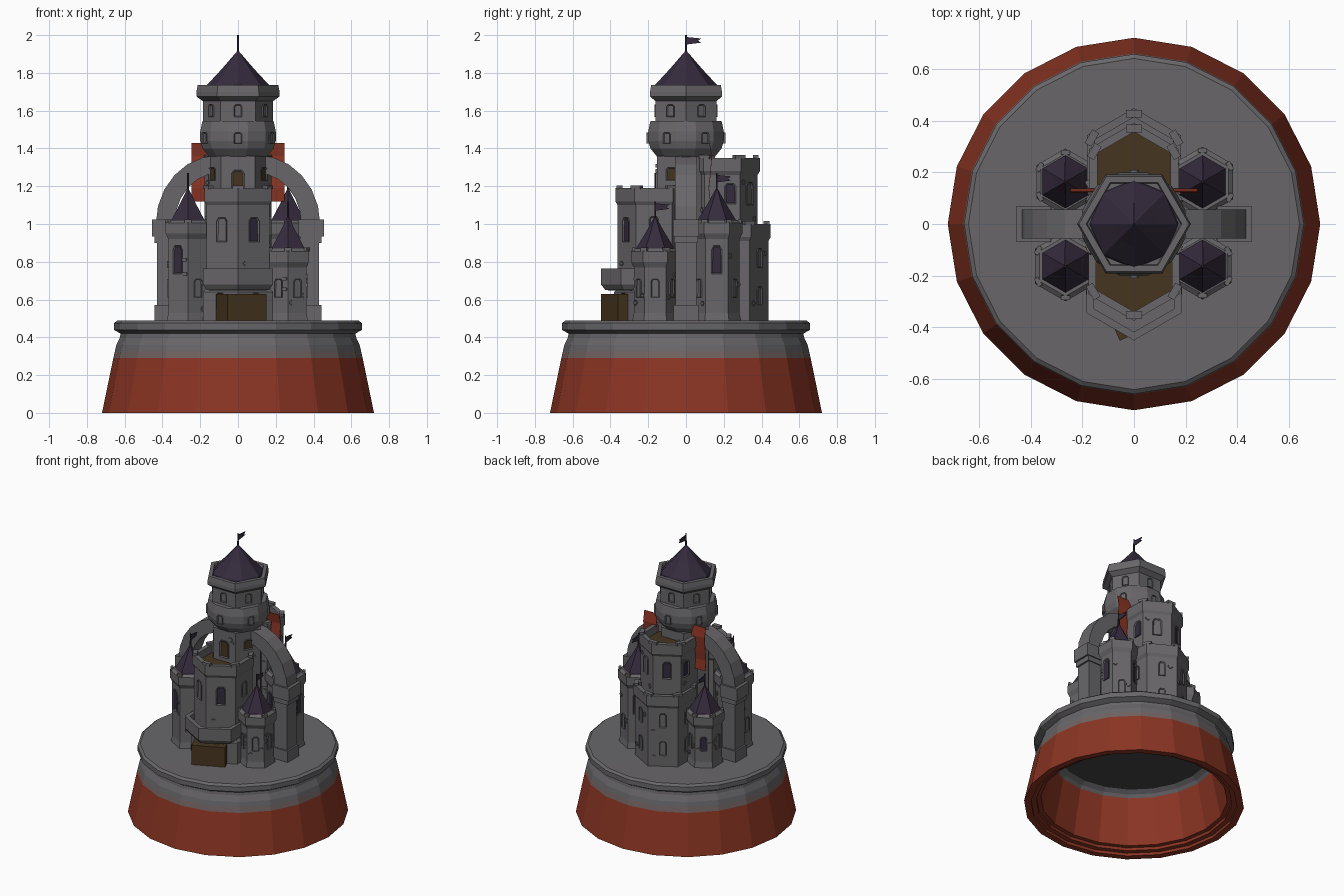
import bpy, bmesh, math, random
from math import sin, cos, pi, radians
from mathutils import Matrix, Vector

random.seed(4)
if "Cube" in bpy.data.objects:
    bpy.data.objects.remove(bpy.data.objects["Cube"])


def material(name, rgb):
    m = bpy.data.materials.new(name)
    m.use_nodes = True
    m.diffuse_color = (*rgb, 1)
    node = next(n for n in m.node_tree.nodes if n.type == 'BSDF_PRINCIPLED')
    node.inputs["Base Color"].default_value = (*rgb, 1)
    return m


STONE, RED, PURPLE, BROWN, DARK, WARM = (
    material("stone_grey", (.14, .134, .142)), material("brick_red", (.255, .035, .017)),
    material("roof_purple", (.035, .024, .046)), material("wood_brown", (.06, .036, .013)),
    material("shadow_grey", (.058, .06, .06)), material("warm_grey", (.165, .125, .12)))


def finish(name, bm, mats):
    bmesh.ops.recalc_face_normals(bm, faces=bm.faces)
    mesh = bpy.data.meshes.new(name)
    bm.to_mesh(mesh)
    bm.free()
    for m in mats:
        mesh.materials.append(m)
    ob = bpy.data.objects.new(name, mesh)
    bpy.context.collection.objects.link(ob)
    return ob


def lathe(name, profile, sides, mats, at=(0, 0), rot=0.0, bands=None):
    """Spin (radius, height) points; bands gives a material index per segment."""
    bm = bmesh.new()
    rings = []
    for r, z in profile:
        n = sides if r > 0 else 1
        rings.append([bm.verts.new((at[0] + r * cos(rot + 2 * pi * i / sides),
                                    at[1] + r * sin(rot + 2 * pi * i / sides), z)) for i in range(n)])
    for k, (a, b) in enumerate(zip(rings, rings[1:])):
        for i in range(sides):
            j = (i + 1) % sides
            quad = [a[i % len(a)], a[j % len(a)], b[j % len(b)], b[i % len(b)]]
            f = bm.faces.new(list(dict.fromkeys(quad)))
            f.material_index = bands[k] if bands else 0
    return finish(name, bm, mats)


def add_box(bm, centre, size, angle=0.0):
    m = Matrix.Translation(centre) @ Matrix.Rotation(angle, 4, 'Z') @ Matrix.Diagonal((*size, 1))
    bmesh.ops.create_cube(bm, size=1, matrix=m)


def box(name, centre, size, mat, angle=0.0):
    bm = bmesh.new()
    add_box(bm, centre, size, angle)
    return finish(name, bm, [mat])


def prism(name, points, direction, mat):
    """Extrude a flat outline along a direction."""
    bm = bmesh.new()
    f = bm.faces.new([bm.verts.new(p) for p in points])
    out = bmesh.ops.extrude_face_region(bm, geom=[f])['geom']
    bmesh.ops.translate(bm, vec=direction, verts=[v for v in out if isinstance(v, bmesh.types.BMVert)])
    return finish(name, bm, [mat])


def window(name, at, angle, dist, z, w, h, pane=STONE):
    """Raised frame with a sunken pane, clipped at the top corners."""
    n, u = Vector((cos(angle), sin(angle), 0)), Vector((-sin(angle), cos(angle), 0))
    base = Vector((at[0], at[1], z)) + n * (dist - .004)
    outline = [(-.5, -.5), (.5, -.5), (.5, .36), (.3, .5), (-.3, .5), (-.5, .36)]
    bm = bmesh.new()
    back = [bm.verts.new(base + u * a * w + Vector((0, 0, b * h))) for a, b in outline]
    front = [bm.verts.new(v.co + n * .012) for v in back]
    for i in range(len(back)):
        j = (i + 1) % len(back)
        bm.faces.new((back[i], back[j], front[j], front[i]))
    face = bm.faces.new(front)
    bm.normal_update()
    bmesh.ops.inset_individual(bm, faces=[face], thickness=w * .13, depth=-.006)
    face.material_index = 1
    return finish(name, bm, [STONE, pane])


def stonework(name, at, radius, rot, z0, z1, count):
    """Loose bricks and small cross slits on the faces of a six-sided tower."""
    bm = bmesh.new()
    apothem = radius * cos(pi / 6)
    for i in range(count):
        a = rot + pi / 6 + pi / 3 * (i % 6)
        s = random.choice((-1, 1)) * random.uniform(.25, .38) * radius
        z = random.uniform(z0, z1)
        c = (at[0] + apothem * cos(a) - s * sin(a), at[1] + apothem * sin(a) + s * cos(a), z)
        add_box(bm, c, (.012, .03, .012), a)
        add_box(bm, c, (.012, .012, .028) if i % 2 else (.014, .018, .02), a)
    return finish(name, bm, [STONE])


def merlons(name, at, radius, rot, z, w, h):
    bm = bmesh.new()
    for i in range(6):
        a = rot + i * pi / 3
        add_box(bm, (at[0] + radius * cos(a), at[1] + radius * sin(a), z + h / 2), (w * .5, w, h), a)
    return finish(name, bm, [STONE])


def keep(name, at, shaft, z0, rim0, top, floor):
    """Six-sided open-topped tower with a flared rim and a sunken floor."""
    rim, turn = shaft + .012, pi / 2
    lathe(name, [(0, z0), (shaft, z0), (shaft, rim0 - .02), (rim, rim0), (rim, top - .015),
                 (rim - .035, top - .015), (rim - .035, top - .07), (0, top - .07)], 6,
          [STONE, floor], at, turn, [0, 0, 0, 0, 0, 0, 1])
    merlons(name + "_merlons", at, rim - .022, turn, top - .02, .06, .02)
    stonework(name + "_bricks", at, shaft, turn, z0 + .06, rim0 - .05, 12)


def flag(name, x, y, z, h, length):
    lathe(name + "_pole", [(0, z - .04), (.006, z - .04), (.005, z + h), (0, z + h)], 6, [PURPLE], (x, y))
    t = z + h
    prism(name, [(x - .003, y, t - .01), (x - .003, y + length, t - .018), (x - .003, y + length * .8, t - .03),
                 (x - .003, y + length, t - .04), (x - .003, y, t - .05)], (.006, 0, 0), PURPLE)


# Hollow round plinth with an overhanging slab
lathe("plinth", [(0, .40), (.5, .40), (.53, .38), (.545, .36), (.61, .04), (.64, .04), (.64, .02), (.675, .02),
                 (.675, 0), (.72, 0), (.66, .29), (.652, .325), (.644, .36), (.625, .40), (.622, .42), (.64, .43),
                 (.657, .44), (.657, .475), (.64, .488), (0, .49)], 20, [STONE, RED, DARK, WARM],
      bands=[2, 0, 0] + [1] * 7 + [3] + [0] * 8)

# Central tower: shaft, swollen storey, drum, parapet and roof
lathe("central_shaft", [(0, .49), (.178, .49), (.178, 1.36), (0, 1.36)], 6, [STONE])
lathe("swollen_storey", [(0, 1.34), (.145, 1.34), (.195, 1.40), (.207, 1.44), (.207, 1.49), (.195, 1.545),
                         (0, 1.55)], 12, [STONE], rot=pi / 12)
lathe("upper_drum", [(0, 1.54), (.185, 1.54), (.185, 1.66), (0, 1.66)], 6, [STONE])
lathe("parapet", [(0, 1.65), (.185, 1.65), (.22, 1.675), (.22, 1.70), (.213, 1.735), (.185, 1.735),
                  (.18, 1.715), (0, 1.715)], 6, [STONE])
lathe("main_roof", [(0, 1.715), (.172, 1.715), (.165, 1.735), (.088, 1.818), (0, 1.92)], 8, [PURPLE])
flag("main_flag", 0, 0, 1.91, .09, .08)
for i in range(6):
    a = pi / 6 + i * pi / 3
    window(f"drum_window_{i}", (0, 0), a, .160, 1.6, .042, .065)
    window(f"storey_window_{i}", (0, 0), a, .2, 1.455, .04, .06)
window("balcony_door", (0, 0), -pi / 2, .154, 1.225, .07, .12, BROWN)
for tag, a in (("left", -pi / 6), ("right", -5 * pi / 6)):
    window(f"{tag}_balcony_door", (0, 0), a, .154, 1.265, .06, .07, BROWN)
stonework("central_bricks", (0, 0), .178, 0, 1.1, 1.32, 12)

# Front and rear keeps
keep("front_keep", (0, -.17), .192, .49, 1.12, 1.205, BROWN)
keep("rear_upper_keep", (0, .192), .187, .9, 1.28, 1.365, BROWN)
keep("rear_lower_keep", (0, .238), .198, .49, .93, 1.015, STONE)
lathe("gatehouse", [(0, .49), (.215, .49), (.215, .64), (.195, .66), (0, .66)], 6, [STONE], (0, -.165), pi / 2)
lathe("gate_balcony", [(0, .64), (.19, .65), (.213, .68), (.213, .765), (.18, .765), (.18, .71), (0, .71)],
      6, [STONE], (0, -.237), pi / 2)
box("wooden_gate", (.017, -.337, .56), (.224, .15, .14), BROWN, radians(24))
for side in (-1, 1):
    front, rear, flank = -pi / 2 + side * pi / 6, pi / 2 - side * pi / 6, pi / 2 - side * pi / 2
    tag = "left" if side > 0 else "right"
    window(f"front_upper_window_{tag}", (0, -.17), front, .166, .97, .06, .13, PURPLE if side > 0 else STONE)
    window(f"front_side_window_{tag}", (0, -.17), flank, .166, .99, .05, .1)
    window(f"gate_window_{tag}", (0, -.165), front, .186, .59, .045, .09, PURPLE)
    window(f"rear_upper_window_{tag}", (0, .192), rear, .162, 1.16, .06, .12, STONE if side > 0 else PURPLE)
    window(f"rear_side_window_{tag}", (0, .235), flank, .162, 1.16, .06, .11, PURPLE)
    for z in (.62, .82):
        window(f"rear_lower_window_{tag}_{z}", (0, .238), rear, .171, z, .045, .1)
        window(f"rear_lower_side_{tag}_{z}", (0, .238), flank, .171, z, .045, .1)

# Four corner turrets, tall and short on opposite diagonals
for sx in (-1, 1):
    for sy in (-1, 1):
        tall = sx == sy
        at = (sx * .265, sy * .163)
        name = ("front_" if sy < 0 else "rear_") + ("left" if sx > 0 else "right") + "_turret"
        top, r = (1.02, .12) if tall else (.87, .113)
        rim = r + .016
        lathe(name, [(0, .49), (r + .008, .49), (r, .53), (r, top - .1), (rim, top - .07), (rim, top - .015),
                     (rim - .02, top), (0, top)], 6, [STONE], at, pi / 2)
        lathe(name + "_roof", [(0, top - .01), (.108, top - .01), (.05, top + .085), (0, top + .175)],
              6, [PURPLE], at, pi / 2)
        merlons(name + "_merlons", at, rim - .014, pi / 2, top - .015, .035, .02)
        stonework(name + "_bricks", at, r, pi / 2, .55, top - .12, 12)
        flag(name + "_flag", *at, top + .17, .08, .075)
        for k in range(6):
            high = tall and k % 2 == 0
            window(f"{name}_window_{k}", at, k * pi / 3, r * cos(pi / 6), top - .21 if high else .66,
                   .055 if high else .045, .15 if high else .1, PURPLE if high or k == 2 else STONE)

# Flying buttresses and hanging banners, mirrored left and right
for s in (-1, 1):
    tag = "left" if s > 0 else "right"
    box(f"{tag}_pier", (s * .38, 0, .72), (.1, .11, .46), STONE)
    box(f"{tag}_pier_foot", (s * .38, 0, .53), (.125, .13, .08), STONE)
    box(f"{tag}_pier_neck", (s * .385, 0, .92), (.115, .125, .04), STONE)
    box(f"{tag}_pier_head", (s * .388, 0, .98), (.134, .14, .09), STONE)
    angles = [radians(15 * k) for k in range(7)]
    arc = [(s * (.1 + .335 * cos(a)), -.057, 1 + .365 * sin(a)) for a in angles]
    arc += [(s * (.1 + .235 * cos(a)), -.057, 1 + .27 * sin(a)) for a in reversed(angles)]
    prism(f"{tag}_flying_arch", arc, (0, .114, 0), STONE)
    wave = [(.125, 1.43), (.138, 1.36), (.13, 1.26), (.122, 1.19), (.13, 1.12)]
    sheet = [(s * .14, y, z) for y, z in wave] + [(s * .14, y - .003, z) for y, z in reversed(wave)]
    prism(f"{tag}_banner", sheet, (s * .105, 0, 0), RED)
